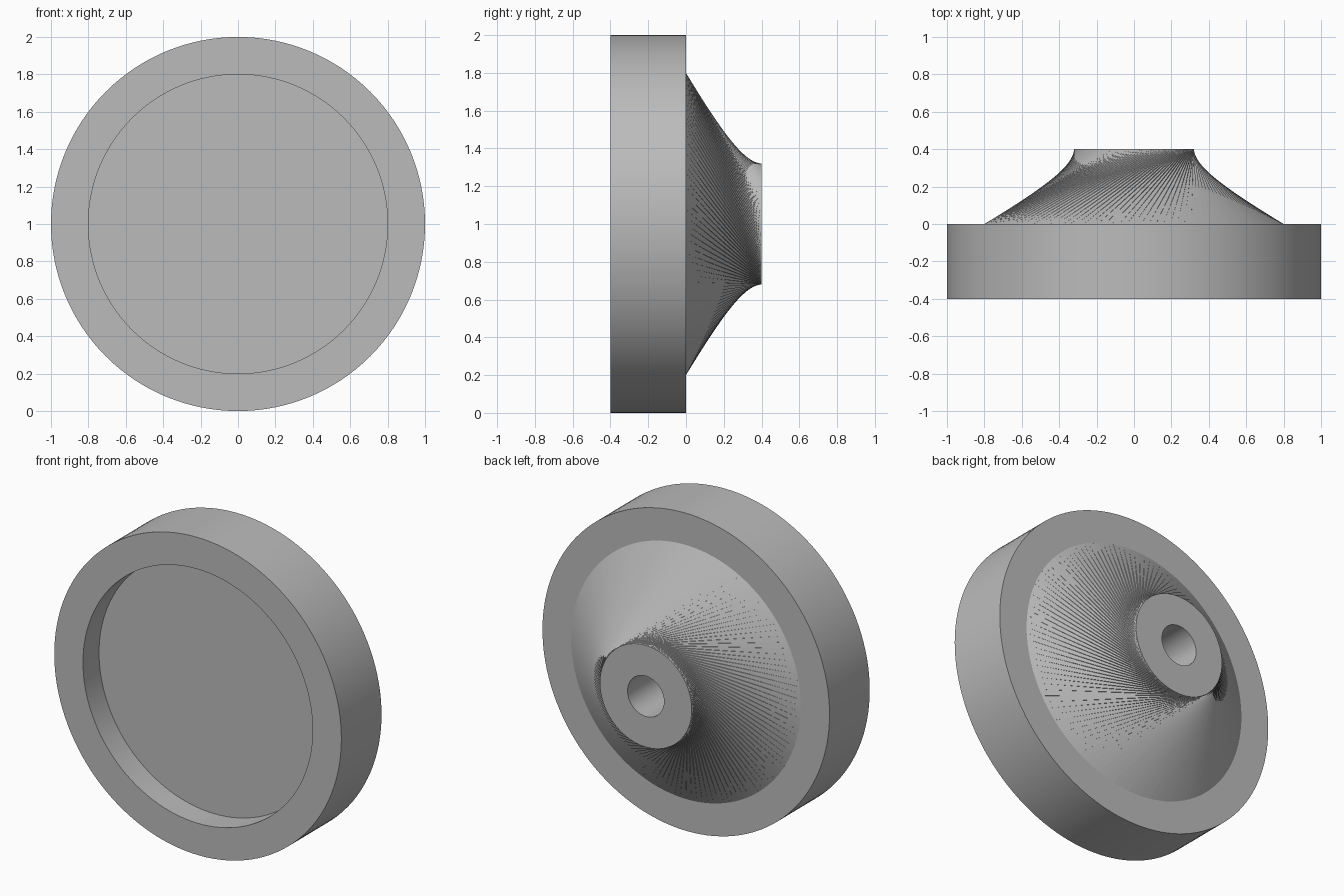
import bpy
import bmesh
from math import acos, cos, sin, pi, radians

SEGMENTS = 128
BASE_R, HUB_R, BORE_R = 0.8, 0.32, 0.127
TWIST = -acos(HUB_R / BASE_R)      # rulings meet the hub end square-on

cube = bpy.data.objects.get("Cube")
if cube:
    bpy.data.objects.remove(cube, do_unlink=True)

grey = bpy.data.materials.new("plain grey")
grey.use_nodes = True
colour = (0.5, 0.5, 0.5, 1.0)
grey.diffuse_color = colour
grey.node_tree.nodes["Principled BSDF"].inputs["Base Color"].default_value = colour


def lathe(name, profile, cap_start=False, cap_end=False):
    """Join circles (radius, y, twist) around the y axis, one after another."""
    bm = bmesh.new()
    rings = []
    for radius, y, twist in profile:
        angles = [2 * pi * i / SEGMENTS + twist for i in range(SEGMENTS)]
        rings.append([bm.verts.new((radius * cos(a), y, 1 + radius * sin(a)))
                      for a in angles])
    for a, b in zip(rings, rings[1:]):
        for i in range(SEGMENTS):
            j = (i + 1) % SEGMENTS
            bm.faces.new((a[i], a[j], b[j]))
            bm.faces.new((a[i], b[j], b[i]))
    if cap_start:
        bm.faces.new(rings[0])
    if cap_end:
        bm.faces.new(rings[-1][::-1])
    # Merge the flat triangles back into clean faces
    bmesh.ops.dissolve_limit(bm, angle_limit=radians(0.05), verts=bm.verts, edges=bm.edges)
    bmesh.ops.recalc_face_normals(bm, faces=bm.faces)
    mesh = bpy.data.meshes.new(name)
    bm.to_mesh(mesh)
    bm.free()
    mesh.materials.append(grey)
    obj = bpy.data.objects.new(name, mesh)
    bpy.context.collection.objects.link(obj)
    bpy.ops.object.select_all(action="DESELECT")
    obj.select_set(True)
    bpy.context.view_layer.objects.active = obj
    bpy.ops.object.shade_smooth_by_angle(angle=radians(30))
    return obj


# Thick disc with a shallow round recess in its front
lathe("recessed_disc", [
    (BASE_R, -0.24, 0), (BASE_R, -0.4, 0), (1, -0.4, 0), (1, 0, 0)],
    cap_start=True, cap_end=True)

# Twisted flaring hub with a bore down its middle
hub = lathe("twisted_hub", [
    (BASE_R, 0, 0), (HUB_R, 0.4, TWIST), (BORE_R, 0.4, TWIST), (BORE_R, 0, TWIST)])
# The surface is open at its base, so make sure it faces outwards
bm = bmesh.new()
bm.from_mesh(hub.data)
outer = min(bm.faces, key=lambda f: abs(f.calc_center_median().y - 0.15))
centre = outer.calc_center_median()
end = [f for f in bm.faces if f.normal.y < -0.9 and f.calc_center_median().y > 0.39]
if end:
    bmesh.ops.reverse_faces(bm, faces=bm.faces)
    bm.to_mesh(hub.data)
bm.free()
